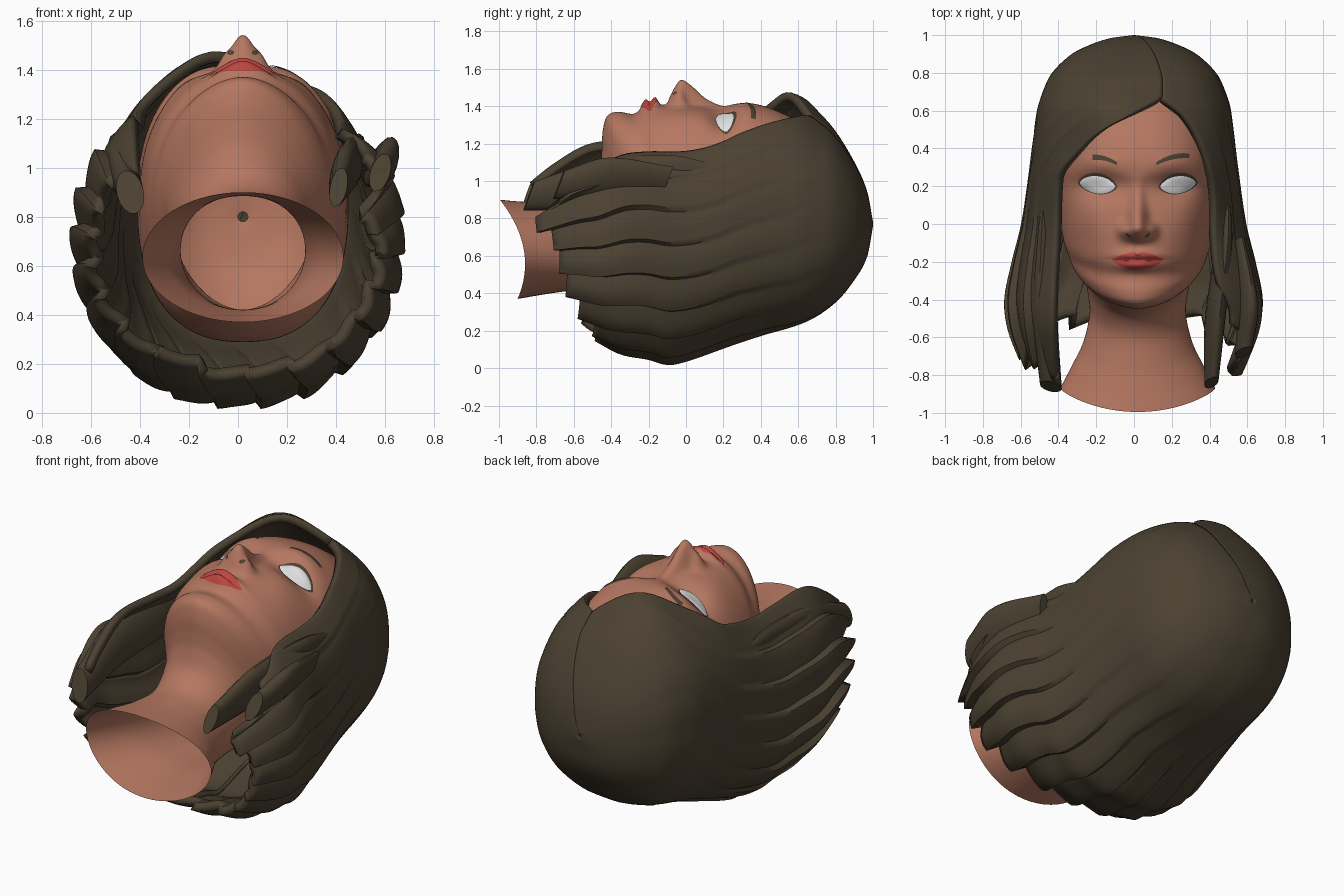
import bpy, bmesh, math, random
from mathutils import Vector
from mathutils.bvhtree import BVHTree

if "Cube" in bpy.data.objects:
    bpy.data.objects.remove(bpy.data.objects["Cube"])
random.seed(4)
CX = 0.02  # face centre line


def material(name, rgb):
    m = bpy.data.materials.new(name)
    m.diffuse_color = (*rgb, 1)
    m.use_nodes = True
    m.node_tree.nodes["Principled BSDF"].inputs["Base Color"].default_value = m.diffuse_color
    return m


SKIN = material("skin", (0.46, 0.185, 0.118))
HAIR = material("dark_brown_hair", (0.072, 0.054, 0.032))
LIP = material("red_lips", (0.50, 0.06, 0.05))
WHITE = material("eye_white", (0.78, 0.78, 0.78))


def interp(table, t, k=1):
    """Smooth curve through rows (t, value...) sorted by t."""
    n = len(table)
    if t <= table[0][0]:
        return table[0][k]
    if t >= table[-1][0]:
        return table[-1][k]
    i = max(j for j in range(n - 1) if table[j][0] <= t)

    def slope(j):
        a, b = table[max(j - 1, 0)], table[min(j + 1, n - 1)]
        return (b[k] - a[k]) / (b[0] - a[0])
    a, b = table[i], table[i + 1]
    h = b[0] - a[0]
    s = (t - a[0]) / h
    return ((2*s**3 - 3*s*s + 1) * a[k] + (s**3 - 2*s*s + s) * h * slope(i)
            + (3*s*s - 2*s**3) * b[k] + (s**3 - s*s) * h * slope(i + 1))


def sheet(name, rows, mat, closed=False, caps=False, angle=50):
    """Mesh from rows of points; closed joins each row into a ring."""
    bm = bmesh.new()
    vs = [[bm.verts.new(p) for p in r] for r in rows]
    n = len(rows[0])
    for a, b in zip(vs, vs[1:]):
        for j in range(n if closed else n - 1):
            k = (j + 1) % n
            bm.faces.new((a[j], b[j], b[k], a[k]))
    if caps:
        bm.faces.new(vs[0])
        bm.faces.new(vs[-1][::-1])
    tree = BVHTree.FromBMesh(bm)
    me = bpy.data.meshes.new(name)
    bm.to_mesh(me)
    bm.free()
    me.materials.append(mat)
    ob = bpy.data.objects.new(name, me)
    bpy.context.collection.objects.link(ob)
    bpy.context.view_layer.objects.active = ob
    ob.select_set(True)
    bpy.ops.object.shade_smooth_by_angle(angle=math.radians(angle))
    ob.select_set(False)
    return ob, tree


def oval(th, n):
    s, c = math.sin(th), math.cos(th)
    r = (abs(s)**n + abs(c)**n) ** (-1 / n)
    return s * r, c * r


def bump(x, y, x0, y0, sx, sy):
    return math.exp(-((x - x0) / sx)**2 - ((y - y0) / sy)**2)


# Head and neck: tilted rings (front y, front z, back y, back z, half width, squareness)
RINGS = [
    (.90, .82, .90, .78, .02, 2), (.87, 1.0, .86, .58, .20, 2),
    (.75, 1.2, .75, .42, .34, 2.1), (.62, 1.305, .62, .34, .40, 2.2),
    (.50, 1.37, .50, .30, .42, 2.4), (.38, 1.41, .40, .29, .43, 2.4),
    (.28, 1.415, .30, .29, .43, 2.4), (.19, 1.39, .23, .30, .425, 2.4),
    (.05, 1.40, .16, .31, .42, 2.3), (-.08, 1.405, .10, .33, .41, 2.2),
    (-.20, 1.395, .05, .35, .395, 2.1), (-.28, 1.36, .01, .37, .375, 2),
    (-.36, 1.37, -.02, .38, .355, 1.9), (-.42, 1.35, -.03, .39, .33, 1.8),
    (-.445, 1.27, -.04, .40, .31, 1.75), (-.45, 1.17, -.06, .41, .295, 1.75),
    (-.46, 1.08, -.12, .42, .28, 1.8), (-.50, .97, -.22, .42, .265, 2),
    (-.60, .90, -.36, .42, .255, 2), (-.75, .885, -.55, .42, .29, 2),
    (-.88, .89, -.72, .40, .35, 2), (-.995, .90, -.90, .37, .41, 2)]
RINGS = [(i, *r) for i, r in enumerate(RINGS)]
NOSE = [(-.13, 0), (-.10, .015), (-.075, .07), (-.03, .135), (.02, .115),
        (.1, .05), (.18, .018), (.27, 0)]
NOSE_W = [(-.1, .06), (-.03, .055), (.08, .042), (.2, .035), (.27, .05)]


def relief(x, y):
    ax = abs(x)
    d = interp(NOSE, y) * math.exp(-abs(x / interp(NOSE_W, y))**2.4)
    d += .05 * bump(ax, y, .075, -.035, .032, .038)             # nostril wings
    d -= .045 * bump(ax, y, .20, .20, .11, .065)                # eye sockets
    d += .012 * bump(ax, y, .20, .32, .12, .05)                 # brow ridge
    d += .015 * bump(ax, y, .26, .03, .10, .10)                 # cheeks
    d += .045 * bump(x, y, 0, -.167, .10, .024)                 # upper lip
    d += .042 * bump(x, y, 0, -.218, .085, .026)                # lower lip
    d -= .012 * bump(x, y, 0, -.191, .13, .008)                 # mouth line
    return d


rows = []
NR, NS = 200, 128
for i in range(NR + 1):
    t = 21 * i / NR
    fy, fz, by, bz, w, n = (interp(RINGS, t, k) for k in range(1, 7))
    dip = .08 * max(0, (t - 18) / 3) ** 1.5
    row = []
    for j in range(NS):
        q = 2 * j / NS - 1
        sx, c = oval(math.pi * q * (.5 + .5 * q * q), n)
        x = w * sx
        y = (fy + by) / 2 + c * (fy - by) / 2 + dip * sx * sx
        z = (fz + bz) / 2 + c * (fz - bz) / 2
        if c > 0 and -.43 < y < .5 and z > 1:
            z += relief(x, y) * min(1, c * 3)
        row.append((x + CX, y, z))
    rows.append(row)
head, skin_tree = sheet("head_and_neck", rows, SKIN, closed=True)


# Painted face details: thin patches draped on the skin
def patch(name, mat, x0, x1, top, bottom, lift=.005, bulge=0, nx=28, ny=10):
    rows = []
    for i in range(ny + 1):
        v = i / ny
        row = []
        for j in range(nx + 1):
            u = 2 * j / nx - 1
            x = x0 + (x1 - x0) * j / nx
            y = top(u) * (1 - v) + bottom(u) * v
            z = skin_tree.ray_cast(Vector((x, y, 3)), Vector((0, 0, -1)))[0].z
            row.append((x, y, z + lift + bulge * (1 - u*u) * 4 * v * (1 - v)))
        rows.append(row)
    sheet(name, rows, mat)


for side, s in (("left", -1), ("right", 1)):
    c = CX + s * .213
    patch(side + "_eyelashes", HAIR, c - .105, c + .105,
          lambda u: .208 + .012*s*u + .062 * (1 - u*u)**.7,
          lambda u: .208 + .012*s*u - .050 * (1 - u*u)**.7, .004, .012)
    patch(side + "_eye", WHITE, c - .095, c + .095,
          lambda u: .208 + .01*s*u + .047 * (1 - u*u)**.7,
          lambda u: .208 + .01*s*u - .046 * (1 - u*u)**.7, .008, .026)
patch("left_eyebrow", HAIR, -.22, -.09,
      lambda u: .347 - .02*u + .012 * (1 - u*u),
      lambda u: .325 - .014*u + .010 * (1 - u*u))
patch("right_eyebrow", HAIR, .12, .295,
      lambda u: .350 + .022*u + .018 * (1 - u*u),
      lambda u: .330 + .018*u + .012 * (1 - u*u))
patch("lips", LIP, CX - .138, CX + .138,
      lambda u: -.188 + .042 * (1 - abs(u)**1.6) - .010 * math.exp(-(u / .14)**2),
      lambda u: -.188 - .056 * (1 - u*u)**.8, .004)
for s in (-1, 1):   # nostrils, seen from below
    pts = []
    for r in (.002, .014):
        ring = []
        for k in range(12):
            a = k * math.pi / 6
            x, z = CX + s * .05 + r * math.cos(a), 1.47 + .7 * r * math.sin(a)
            hit = skin_tree.ray_cast(Vector((x, -.6, z)), Vector((0, 1, 0)))[0]
            ring.append((x, (hit.y if hit else -.08) - .003, z))
        pts.append(ring)
    sheet("nostril", pts, HAIR, closed=True)

# Hair shell: half width, front and back depth and hairline along y
HW = [(-.9, .53), (-.7, .62), (-.55, .675), (-.4, .69), (-.2, .65), (0, .60), (.3, .555),
      (.6, .515), (.7, .485), (.8, .435), (.9, .33), (.95, .23), (.985, .12), (1, .005)]
HF = [(-.9, 1.05), (-.7, 1.2), (-.5, 1.30), (-.2, 1.32), (0, 1.34), (.2, 1.40), (.3, 1.43),
      (.45, 1.43), (.6, 1.39), (.7, 1.33), (.8, 1.25), (.9, 1.10), (.97, .94), (1, .78)]
HB = [(-.9, .35), (-.7, .25), (-.5, .15), (-.35, .07), (-.2, .04), (-.1, .012), (0, .03),
      (.2, .10), (.4, .17), (.65, .25), (.8, .35), (.9, .47), (.97, .60), (1, .76)]
LINE_L = [(-.9, -.42), (-.5, -.43), (0, -.415), (.2, -.41), (.27, -.395), (.36, -.32),
          (.48, -.19), (.6, .02), (.67, .15)]
LINE_R = [(-.9, .50), (-.5, .56), (-.3, .47), (-.1, .44), (.18, .43), (.4, .37),
          (.57, .27), (.67, .15)]
ENDS = [(0, -.48), (.3, -.55), (.6, -.65), (.85, -.78), (1, -.84)]
EXP = 2.3
LOCKS = 17
jag = [random.uniform(-.04, .05) for _ in range(LOCKS + 1)]


def edge_angle(x, w):
    sx = max(-.95, min(.95, x * min(1, w / .45) / w))
    return math.atan2(sx, (1 - abs(sx)**EXP) ** (1 / EXP))


rows = []
NV, NU = 70, 170
for i in range(NV + 1):
    v = i / NV
    row = []
    for j in range(NU + 1):
        t = j / NU
        lock = min(int(t * LOCKS), LOCKS - 1)
        f = t * LOCKS - lock
        end = interp(ENDS, abs(2*t - 1)) + jag[lock] - .05 * f + .02
        if lock == 0:
            end = -.54 - .1 * f
        y = 1 + (max(end, -.88) - 1) * v**1.5
        w, zf, zb = interp(HW, y), interp(HF, y), interp(HB, y)
        a = edge_angle(interp(LINE_R, y), w)
        b = 2 * math.pi + edge_angle(interp(LINE_L, y), w)
        sx, c = oval(a + (b - a) * t, EXP)
        # overlapping strands grow stronger towards the tips
        g = 1 - .075 * v**3 * (1 - f)**2 - .012 * v * math.sin(t * 47)**2
        x = w * sx * g
        z = (zf + zb) / 2 + c * g * (zf - zb) / 2
        if c > 0:
            z += .08 * bump(x, y, -.12, .60, .22, .17)
        row.append((x, y, max(z, .002)))
    rows.append(row)
hair, _ = sheet("hair", rows, HAIR, angle=45)
mod = hair.modifiers.new("thickness", "SOLIDIFY")
mod.thickness = .045
mod.offset = -1


# Loose locks hanging beside the neck: (y, x, z, half width, half depth)
def strand(name, path, twist=0):
    rows = []
    for i in range(25):
        y = path[0][0] + (path[-1][0] - path[0][0]) * i / 24
        x, z, a, b = (interp(path, y, k) for k in range(1, 5))
        row = []
        for k in range(16):
            th = k * math.pi / 8
            p, q = a * math.sin(th), b * math.cos(th)
            row.append((x + p * math.cos(twist) - q * math.sin(twist),
                        y + .03 * math.cos(th),
                        z + p * math.sin(twist) + q * math.cos(twist)))
        rows.append(row)
    sheet(name, rows[::-1], HAIR, closed=True, caps=True)


strand("left_front_lock", [(-.86, -.44, .90, .055, .09), (-.5, -.47, 1.0, .06, .13),
                           (-.1, -.46, 1.02, .045, .12), (.15, -.46, 1.0, .02, .08)], .25)
strand("right_front_lock", [(-.84, .41, .92, .035, .08), (-.5, .43, .98, .05, .13),
                            (-.1, .475, 1.02, .04, .12), (.15, .48, 1.0, .02, .08)], -.2)
strand("right_outer_lock", [(-.68, .58, .98, .04, .08), (-.45, .60, 1.02, .05, .11),
                            (-.1, .55, 1.0, .03, .08)], -.3)
